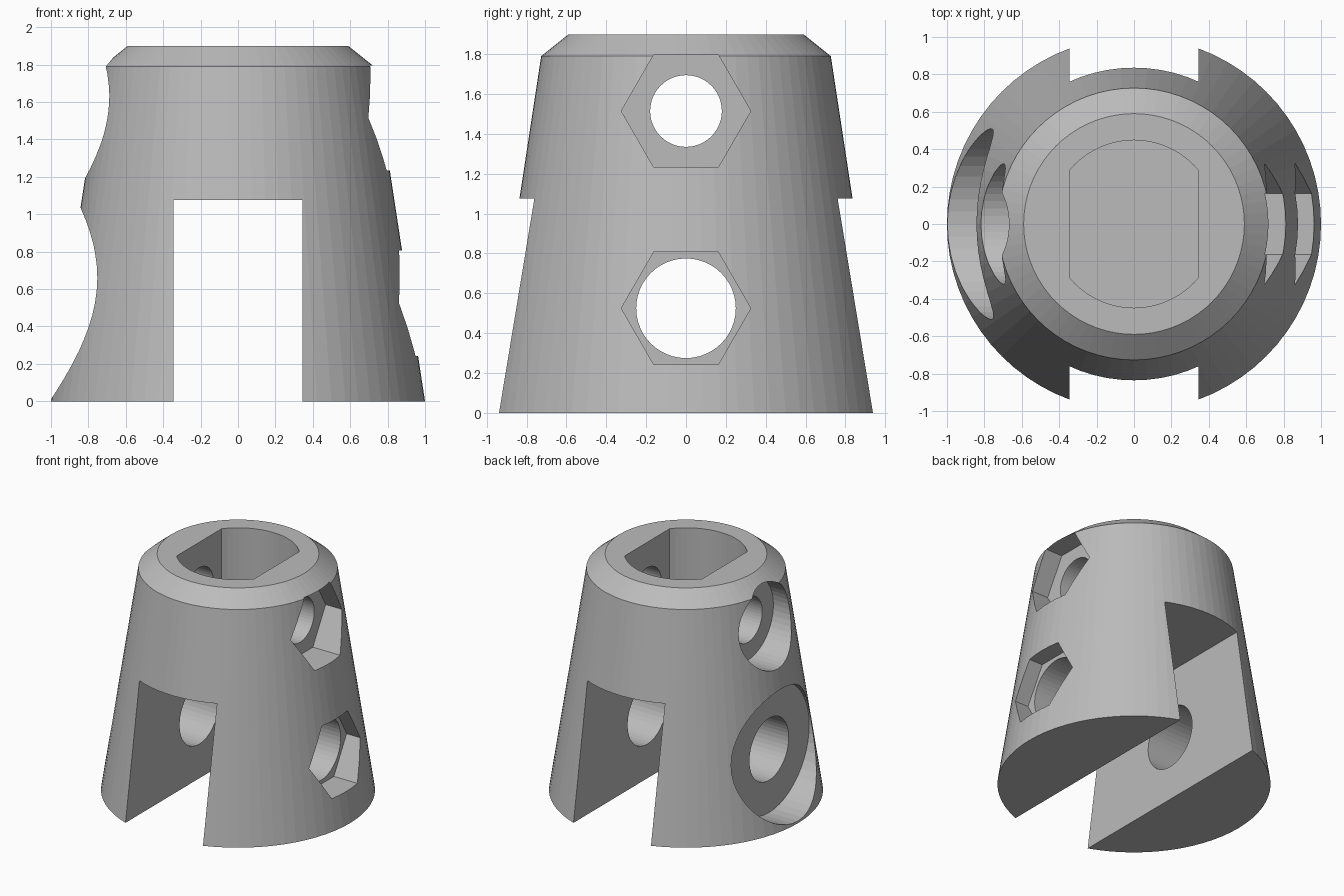
import bpy, bmesh, math
from mathutils import Matrix

if "Cube" in bpy.data.objects:
    bpy.data.objects.remove(bpy.data.objects["Cube"], do_unlink=True)

grey = bpy.data.materials.new("plain grey")
grey.use_nodes = True
colour = (0.5, 0.5, 0.5, 1)
grey.diffuse_color = colour
grey.node_tree.nodes["Principled BSDF"].inputs["Base Color"].default_value = colour


def make_object(name, bm):
    bmesh.ops.recalc_face_normals(bm, faces=bm.faces)
    mesh = bpy.data.meshes.new(name)
    bm.to_mesh(mesh)
    bm.free()
    mesh.materials.append(grey)
    obj = bpy.data.objects.new(name, mesh)
    bpy.context.scene.collection.objects.link(obj)
    return obj


def lathe(name, profile, sides):
    """Closed stack of rings from (radius, z) pairs."""
    bm = bmesh.new()
    rings = [[bm.verts.new((r * math.cos(math.tau * i / sides),
                            r * math.sin(math.tau * i / sides), z))
              for i in range(sides)] for r, z in profile]
    for low, high in zip(rings, rings[1:]):
        for i in range(sides):
            j = (i + 1) % sides
            bm.faces.new((low[i], low[j], high[j], high[i]))
    bm.faces.new(rings[0])
    bm.faces.new(rings[-1])
    return make_object(name, bm)


def cross_bore(name, radius, sides, z, x0, x1):
    """Prism along x; six sides give a point at the top."""
    bm = bmesh.new()
    bmesh.ops.create_cone(bm, cap_ends=True, segments=sides, radius1=radius,
                          radius2=radius, depth=x1 - x0)
    place = Matrix.Translation(((x0 + x1) / 2, 0, z)) @ Matrix.Rotation(math.pi / 2, 4, 'Y')
    bmesh.ops.transform(bm, matrix=place, verts=bm.verts)
    return make_object(name, bm)


def box(name, x, y, z0, z1):
    bm = bmesh.new()
    bmesh.ops.create_cube(bm, size=1)
    place = Matrix.Translation((0, 0, (z0 + z1) / 2)) @ Matrix.Diagonal((2 * x, 2 * y, z1 - z0, 1))
    bmesh.ops.transform(bm, matrix=place, verts=bm.verts)
    return make_object(name, bm)


def apply_boolean(target, tool, operation):
    mod = target.modifiers.new("cut", 'BOOLEAN')
    mod.operation = operation
    mod.solver = 'EXACT'
    mod.object = tool
    graph = bpy.context.evaluated_depsgraph_get()
    mesh = bpy.data.meshes.new_from_object(target.evaluated_get(graph))
    target.modifiers.clear()
    target.data = mesh
    bpy.data.objects.remove(tool, do_unlink=True)


# Tapered body with a chamfered top
body = lathe("tapered_body", [(1, 0), (0.727, 1.79), (0.59, 1.9)], 72)

# Top socket: round bore with two flat sides
socket = lathe("socket_cutter", [(0.448, 1.2), (0.448, 2.1)], 64)
apply_boolean(socket, box("socket_flats", 0.345, 0.6, 1.1, 2.2), 'INTERSECT')
apply_boolean(body, socket, 'DIFFERENCE')

# Slot across the bottom, front to back
apply_boolean(body, box("slot_cutter", 0.345, 1.3, -0.2, 1.077), 'DIFFERENCE')

# Two cross bolts: through hole, round head recess, six-sided nut recess
for z, hole, head, floor in ((0.525, 0.25, 0.51, 0.74), (1.515, 0.18, 0.322, 0.553)):
    apply_boolean(body, cross_bore("bolt_hole", hole, 48, z, -1.3, 1.3), 'DIFFERENCE')
    apply_boolean(body, cross_bore("head_recess", head, 48, z, -1.3, -floor), 'DIFFERENCE')
    apply_boolean(body, cross_bore("nut_recess", 0.325, 6, z, floor, 1.3), 'DIFFERENCE')

for poly in body.data.polygons:
    poly.material_index = 0
    poly.use_smooth = False
